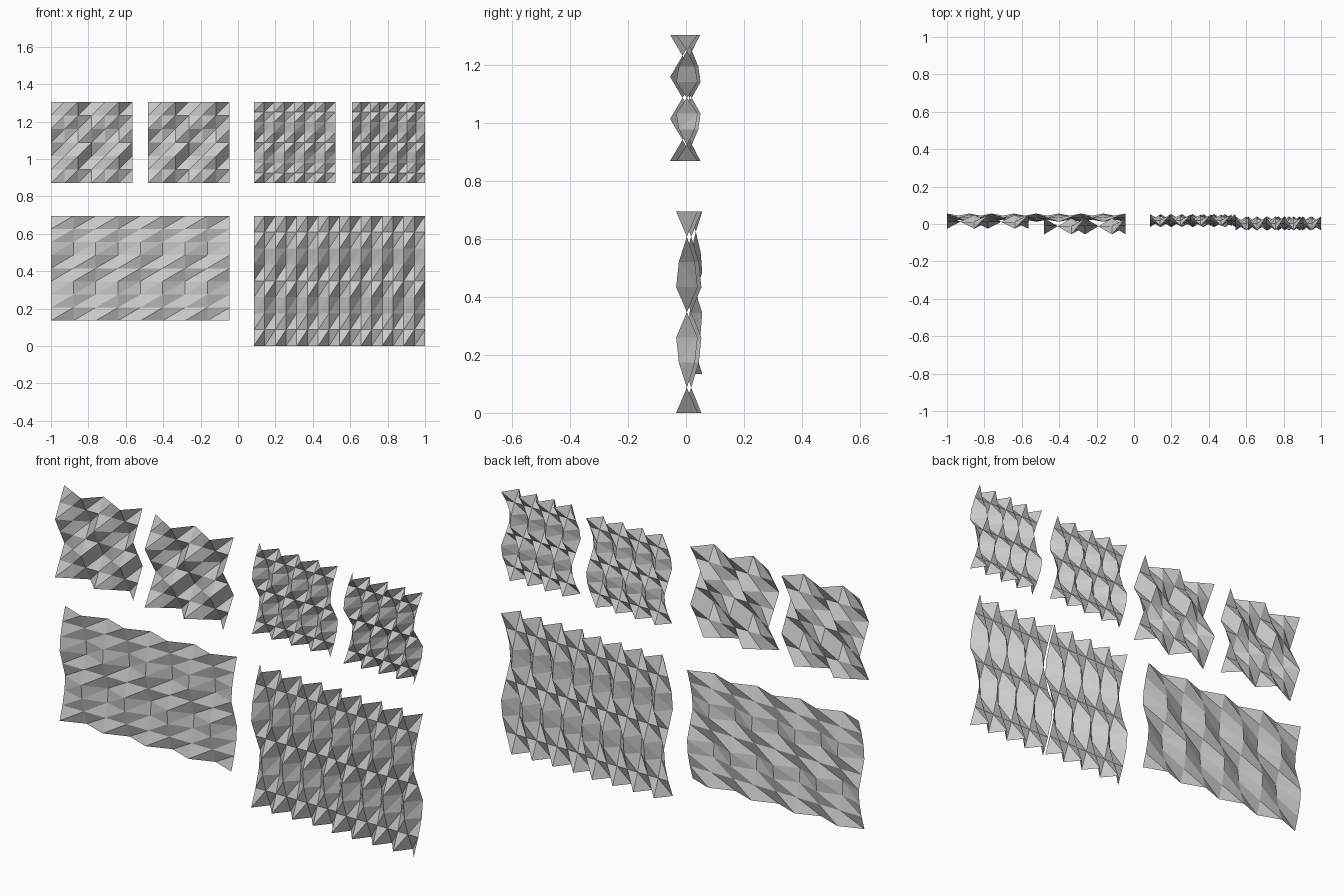
import bpy, bmesh

cube = bpy.data.objects.get("Cube")
if cube:
    bpy.data.objects.remove(cube, do_unlink=True)

# One plain grey paper colour
paper = bpy.data.materials.new("grey paper")
paper.use_nodes = True
grey = (0.6, 0.6, 0.6, 1)
paper.diffuse_color = grey
paper.node_tree.nodes["Principled BSDF"].inputs["Base Color"].default_value = grey

# Fold depth across the columns and down the rows, as a share of the amplitude
ZIGZAG = [1, -1] * 4 + [1]
SKEWED = [1, 0, -1, 1, 0, -1, 1]
LENS = [1, 0, -0.75, -1, 0, 1, 0.75, 0, -1]
DIAMOND = [1, 0, -1, 0, 1, 0, -1]


def folded_panel(name, x0, x1, z0, z1, y, depth, across, down):
    """Pleated sheet whose folds pinch flat and invert from row to row."""
    bm = bmesh.new()
    cols, rows = len(across) - 1, len(down) - 1
    grid = [[bm.verts.new((x0 + (x1 - x0) * i / cols,
                           y + depth * a * d,
                           z1 + (z0 - z1) * j / rows))
             for i, a in enumerate(across)]
            for j, d in enumerate(down)]
    for upper, lower in zip(grid, grid[1:]):
        for i in range(cols):
            # Every cell is creased from lower left to upper right
            bm.faces.new((lower[i], upper[i + 1], upper[i]))
            bm.faces.new((lower[i], lower[i + 1], upper[i + 1]))
    mesh = bpy.data.meshes.new(name)
    bm.to_mesh(mesh)
    bm.free()
    mesh.materials.append(paper)
    obj = bpy.data.objects.new(name, mesh)
    bpy.context.collection.objects.link(obj)


# Upper row: two coarse and two fine square panels
TOP, MID = 1.305, 0.87
folded_panel("coarse_panel_shallow", -1, -0.565, MID, TOP, 0.012, 0.037, SKEWED, DIAMOND)
folded_panel("coarse_panel_deep", -0.48, -0.045, MID, TOP, -0.012, 0.043, SKEWED, DIAMOND)
folded_panel("fine_panel_shallow", 0.085, 0.52, MID, TOP, 0.02, 0.03, ZIGZAG, LENS)
folded_panel("fine_panel_deep", 0.61, 1, MID, TOP, 0.003, 0.037, ZIGZAG, LENS)

# Lower row: one wide shallow panel and a pair of tall panels side by side
folded_panel("wide_panel", -1, -0.045, 0.135, 0.695, 0.034, 0.022, ZIGZAG, LENS)
folded_panel("tall_panel_right", 0.085, 0.543, 0, 0.695, 0.018, 0.035, ZIGZAG, LENS)
folded_panel("tall_panel_left", 0.543, 1, 0, 0.695, 0.003, 0.037, ZIGZAG, LENS)
